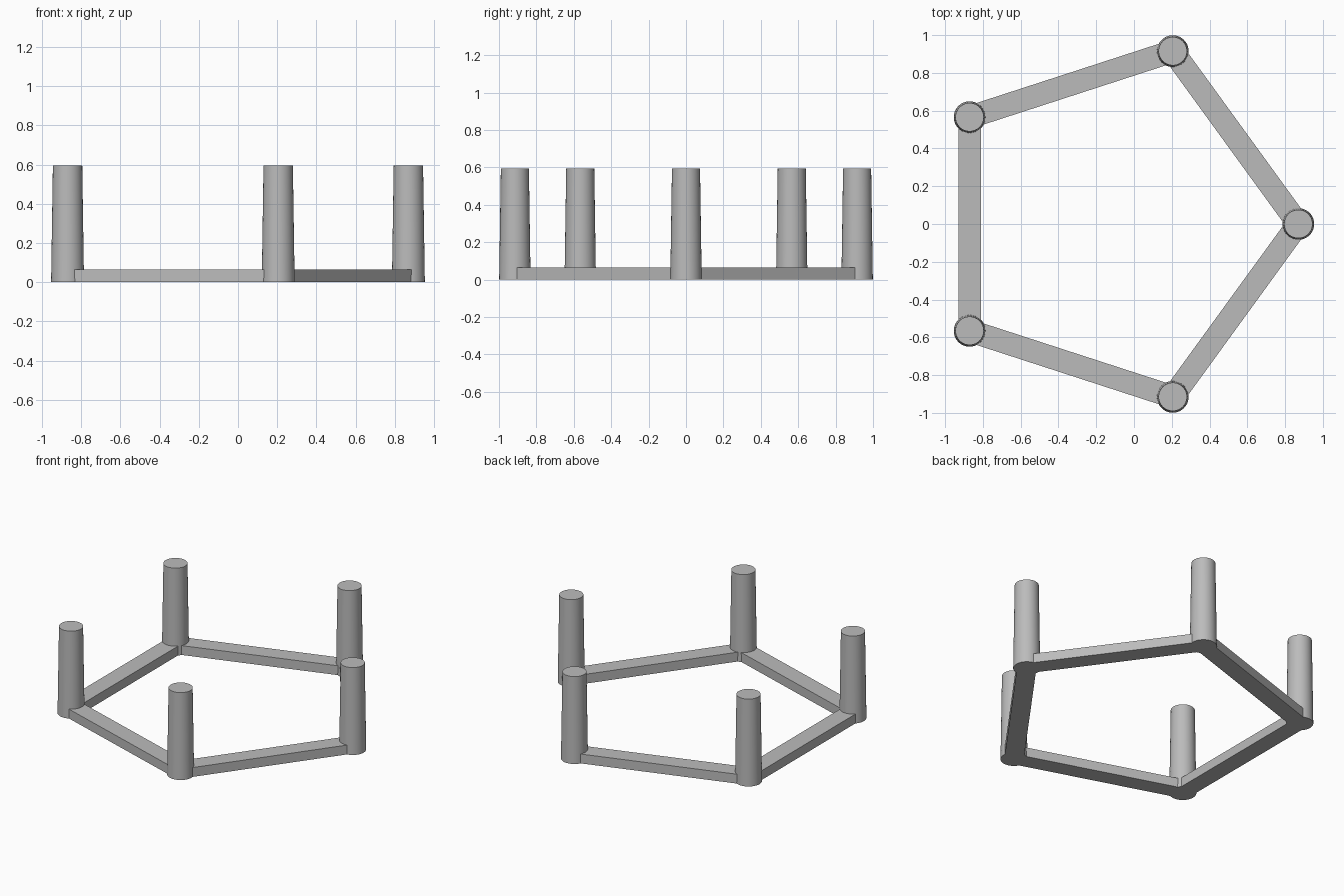
import bpy
from math import cos, sin, pi, radians
from mathutils import Vector

cube = bpy.data.objects.get("Cube")
if cube:
    bpy.data.objects.remove(cube, do_unlink=True)

SIDES = 5
RING_RADIUS = 0.962
CENTRE = Vector((-0.092, 0, 0))
POST_HEIGHT, POST_BOTTOM, POST_TOP = 0.595, 0.084, 0.075
BAR_WIDTH, BAR_HEIGHT = 0.12, 0.064

# One plain grey for everything
grey = bpy.data.materials.new("plain grey")
grey.use_nodes = True
colour = (0.5, 0.5, 0.5, 1)
grey.diffuse_color = colour
grey.node_tree.nodes["Principled BSDF"].inputs["Base Color"].default_value = colour


def finish(name):
    obj = bpy.context.object
    obj.name = name
    obj.data.materials.append(grey)
    return obj


def add_post(name, corner):
    bpy.ops.mesh.primitive_cone_add(
        vertices=48, radius1=POST_BOTTOM, radius2=POST_TOP, depth=POST_HEIGHT,
        location=corner + Vector((0, 0, POST_HEIGHT / 2)))
    finish(name)
    bpy.ops.object.shade_smooth_by_angle(angle=radians(30))


def add_bar(name, start, end):
    run = end - start
    middle = (start + end) / 2
    bpy.ops.mesh.primitive_cube_add(
        size=1, location=middle + Vector((0, 0, BAR_HEIGHT / 2)))
    bar = finish(name)
    bar.scale = (run.length, BAR_WIDTH, BAR_HEIGHT)
    bar.rotation_euler.z = Vector((1, 0)).angle_signed(run.xy) * -1


# Posts on the corners of a pentagon, joined by low bars
angles = [2 * pi * i / SIDES for i in range(SIDES)]
corners = [CENTRE + RING_RADIUS * Vector((cos(a), sin(a), 0)) for a in angles]
for i, corner in enumerate(corners):
    add_post(f"post_{i + 1}", corner)
    add_bar(f"base_bar_{i + 1}", corner, corners[(i + 1) % SIDES])
